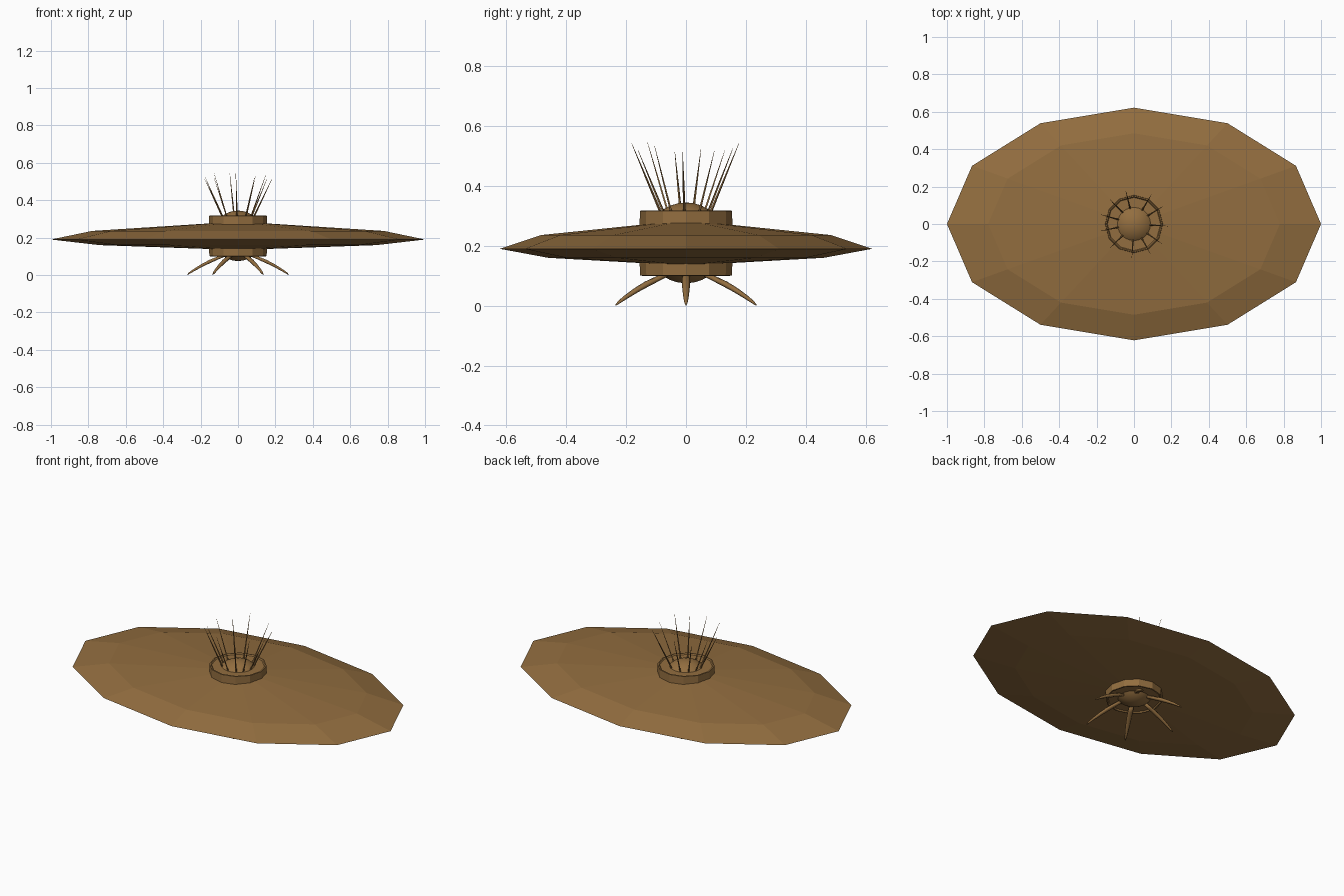
import bpy, bmesh, math, random
from mathutils import Vector

if "Cube" in bpy.data.objects:
    bpy.data.objects.remove(bpy.data.objects["Cube"])

random.seed(4)
bronze = bpy.data.materials.new("warm bronze")
bronze.diffuse_color = (0.29, 0.155, 0.05, 1)
bronze.use_nodes = True
bronze.node_tree.nodes["Principled BSDF"].inputs["Base Color"].default_value = bronze.diffuse_color


def finish(name, bm, smooth=False):
    bmesh.ops.recalc_face_normals(bm, faces=bm.faces[:])
    me = bpy.data.meshes.new(name)
    bm.to_mesh(me)
    bm.free()
    me.materials.append(bronze)
    for p in me.polygons:
        p.use_smooth = smooth
    ob = bpy.data.objects.new(name, me)
    bpy.context.collection.objects.link(ob)
    return ob


def bridge(bm, a, b):
    n = max(len(a), len(b))
    for i in range(n):
        j = (i + 1) % n
        if len(a) == 1:
            bm.faces.new((a[0], b[j], b[i]))
        elif len(b) == 1:
            bm.faces.new((a[i], a[j], b[0]))
        else:
            bm.faces.new((a[i], a[j], b[j], b[i]))


def lathe(name, profile, sides, y_scale=1.0):
    """Revolve (radius, z) points; radius 0 makes a pole."""
    bm = bmesh.new()
    rings = []
    for r, z in profile:
        count = sides if r else 1
        angles = [2 * math.pi * i / sides for i in range(count)]
        rings.append([bm.verts.new((r * math.cos(a), r * y_scale * math.sin(a), z))
                      for a in angles])
    for a, b in zip(rings, rings[1:]):
        bridge(bm, a, b)
    return finish(name, bm)


def sweep(name, stations, angle, sides=6):
    """Tapered tube along (radius, z, half_width, half_height) in a vertical plane."""
    bm = bmesh.new()
    out = Vector((math.cos(angle), math.sin(angle), 0))
    side = Vector((-out.y, out.x, 0))
    pts = [out * s[0] + Vector((0, 0, s[1])) for s in stations]
    rings = []
    for i, s in enumerate(stations):
        t = (pts[min(i + 1, len(pts) - 1)] - pts[max(i - 1, 0)]).normalized()
        up = t.cross(side)
        rings.append([bm.verts.new(pts[i] + side * s[2] * math.cos(2 * math.pi * k / sides)
                                   + up * s[3] * math.sin(2 * math.pi * k / sides))
                      for k in range(sides)])
    for a, b in zip(rings, rings[1:]):
        bridge(bm, a, b)
    bm.faces.new(rings[0])
    bm.faces.new(rings[-1])
    return finish(name, bm, smooth=sides > 4)


# Wide oval hull
lathe("hull", [(0, 0.286), (0.78, 0.236), (1, 0.19), (0.74, 0.16), (0, 0.134)], 12, 0.622)

# Collar through the hull, with shallow recesses at both ends
lathe("collar", [(0, 0.311), (0.142, 0.311), (0.147, 0.318), (0.154, 0.317), (0.155, 0.27),
                 (0.155, 0.14), (0.153, 0.101), (0.146, 0.10), (0.141, 0.107), (0, 0.107)], 12)

# Round core showing as a dome above and below
bm = bmesh.new()
bmesh.ops.create_uvsphere(bm, u_segments=24, v_segments=16, radius=0.135)
bmesh.ops.translate(bm, verts=bm.verts[:], vec=(0, 0, 0.21))
finish("core", bm, smooth=True)

# Six arched legs
leg = [(0.075, 0.104, 0.012, 0.008), (0.11, 0.090, 0.014, 0.009),
       (0.15, 0.073, 0.014, 0.010), (0.19, 0.053, 0.012, 0.009),
       (0.23, 0.030, 0.009, 0.007), (0.258, 0.012, 0.006, 0.005),
       (0.271, 0.002, 0.002, 0.002)]
for i in range(6):
    sweep(f"leg_{i + 1}", leg, i * math.pi / 3)

# Ring of thin antennae leaning outwards
for i in range(11):
    ang = 2 * math.pi * i / 11 + random.uniform(-0.12, 0.12)
    tip_z = random.uniform(0.51, 0.55)
    sweep(f"antenna_{i + 1}", [(0.082, 0.305, 0.0045, 0.0045), (0.132, 0.305 + (tip_z - 0.305) * 0.5, 0.003, 0.003),
                               (0.182, tip_z, 0.0006, 0.0006)], ang, sides=4)
